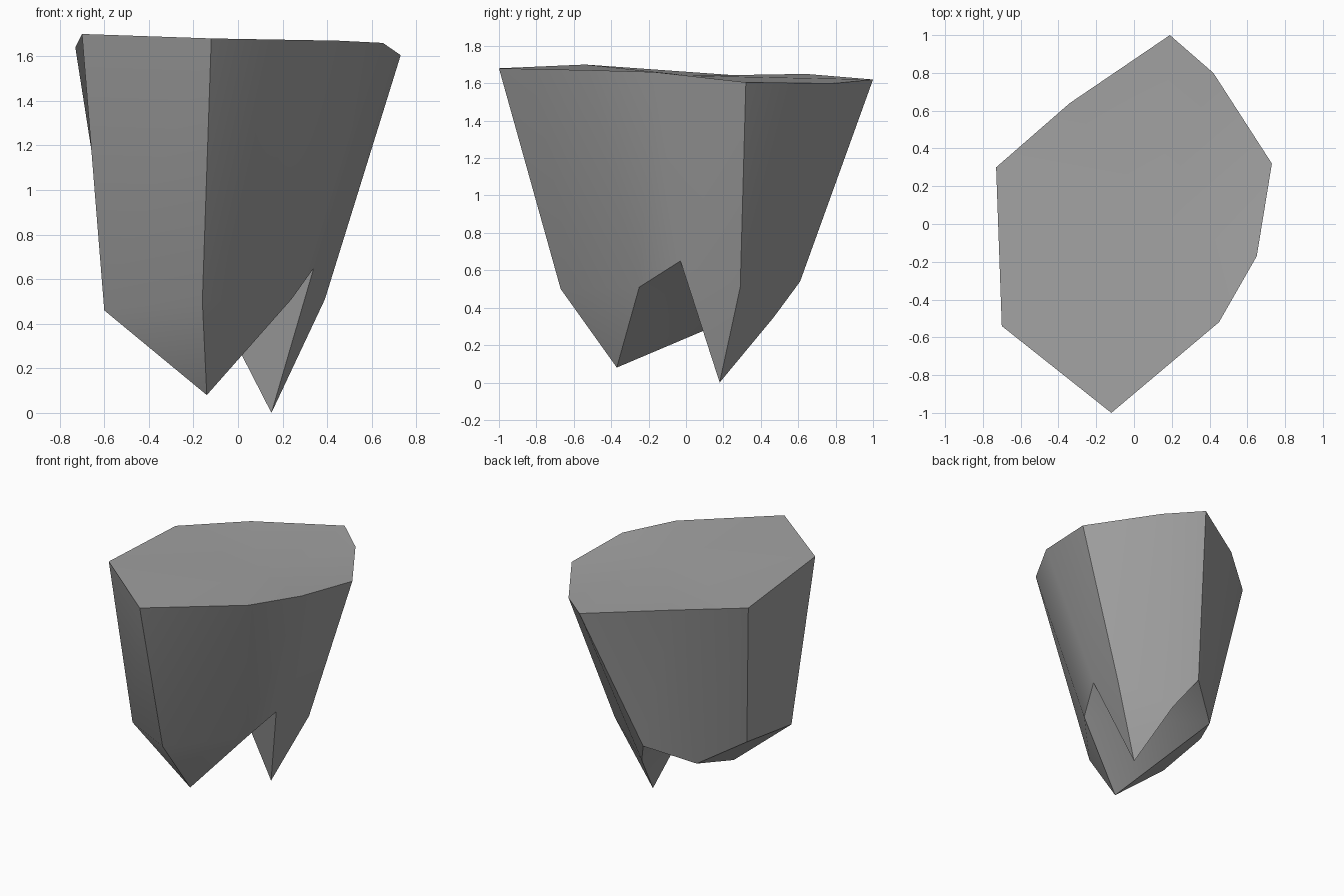
import bpy
import bmesh
import math

default_cube = bpy.data.objects.get("Cube")
if default_cube:
    bpy.data.objects.remove(default_cube, do_unlink=True)


def make_material(name, colour):
    material = bpy.data.materials.new(name)
    material.use_nodes = True
    material.diffuse_color = colour
    shader = next(n for n in material.node_tree.nodes if n.type == 'BSDF_PRINCIPLED')
    shader.inputs["Base Color"].default_value = colour
    shader.inputs["Roughness"].default_value = 0.8
    return material


def add_points(mesh, points):
    return [mesh.verts.new(point) for point in points]


def loft(mesh, upper, lower):
    # Wall panels between two rings with equal point counts
    for index, corner in enumerate(upper):
        following = (index + 1) % len(upper)
        mesh.faces.new((corner, upper[following], lower[following], lower[index]))


def fan(mesh, centre, rim, closed=False):
    # Triangles spreading from one point to a chain of rim points
    partners = rim[1:] + (rim[:1] if closed else [])
    for first, second in zip(rim, partners):
        mesh.faces.new((centre, first, second))


# Rim of the top, starting at the back and running clockwise from above
top_outline = [
    (.19, 1, 1.62), (.42, .8, 1.6), (.73, .32, 1.605),
    (.65, -.17, 1.66), (.45, -.52, 1.67), (-.12, -1, 1.68),
    (-.7, -.54, 1.7), (-.73, .3, 1.64), (-.34, .64, 1.65),
]

# Matching lower end of every wall panel
lower_outline = [
    (-.07, .61, .54), (.04, .47, .35), (.39, .29, .51),
    (.34, -.03, .65), (.24, -.25, .51), (-.16, -.67, .5),
    (-.6, -.4, .46), (-.55, .06, .49), (-.36, .385, .4),
]

rock_mesh = bmesh.new()
top_rim = add_points(rock_mesh, top_outline)
lower_rim = add_points(rock_mesh, lower_outline)
top_centre, front_tip, back_tip, hollow = add_points(rock_mesh, [
    (.15, .03, 1.64), (-.14, -.37, .08), (.15, .18, 0), (-.05, .18, .39)])

# Top surface and walls
fan(rock_mesh, top_centre, top_rim, closed=True)
loft(rock_mesh, top_rim, lower_rim)

# Two pointed lower ends joined by a hollow
back, back_left, left, notch, front_left, front, front_right, right, back_right = lower_rim
fan(rock_mesh, front_tip, [hollow, front_left, front, front_right, right, back_right, hollow])
fan(rock_mesh, back_tip, [hollow, back_left, left, notch, hollow])
fan(rock_mesh, hollow, [back_right, back, back_left])
fan(rock_mesh, hollow, [notch, front_left])
bmesh.ops.recalc_face_normals(rock_mesh, faces=rock_mesh.faces[:])

rock_data = bpy.data.meshes.new("floating_rock")
rock_mesh.to_mesh(rock_data)
rock_mesh.free()
rock_data.materials.append(make_material("stone grey", (.36, .36, .36, 1)))

rock = bpy.data.objects.new("floating_rock", rock_data)
bpy.context.collection.objects.link(rock)

# Soft shading across shallow angles, crisp ridges elsewhere
bpy.ops.object.select_all(action='DESELECT')
rock.select_set(True)
bpy.context.view_layer.objects.active = rock
bpy.ops.object.shade_smooth_by_angle(angle=math.radians(30))
